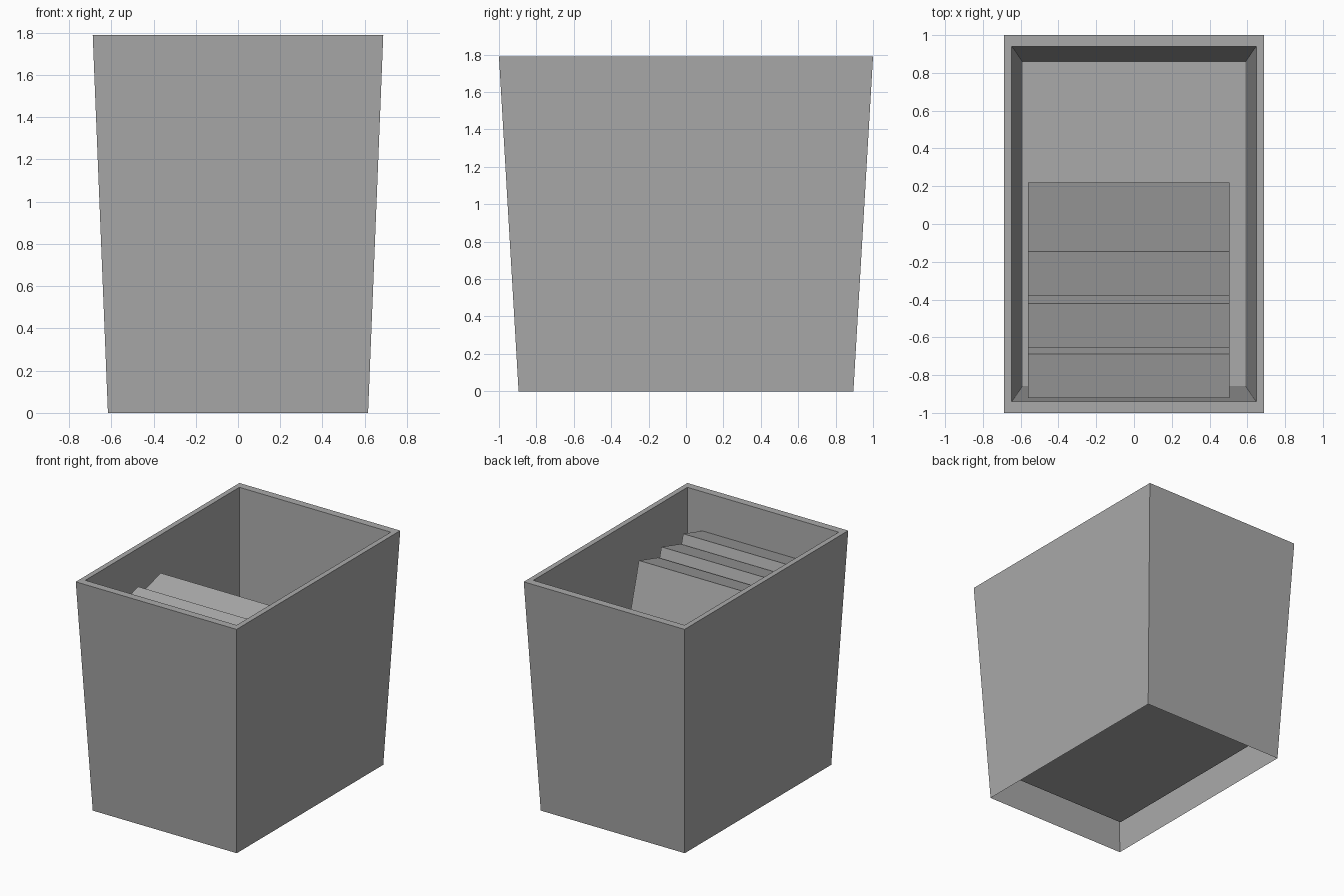
import bpy
import bmesh
from mathutils import Vector

cube = bpy.data.objects.get("Cube")
if cube:
    bpy.data.objects.remove(cube, do_unlink=True)

HEIGHT = 1.79
FLOOR_Z = 0.225

grey = bpy.data.materials.new("plain_grey")
grey.use_nodes = True
colour = (0.4, 0.4, 0.4, 1)
grey.diffuse_color = colour
grey.node_tree.nodes["Principled BSDF"].inputs["Base Color"].default_value = colour


def finish(name, bm):
    mesh = bpy.data.meshes.new(name)
    bm.to_mesh(mesh)
    bm.free()
    mesh.materials.append(grey)
    obj = bpy.data.objects.new(name, mesh)
    bpy.context.collection.objects.link(obj)
    return obj


def ring(bm, z, scale=1.0):
    """Rectangular loop of the flaring bin at a given height."""
    t = z / HEIGHT
    x = (0.616 + 0.072 * t) * scale
    y = (0.895 + 0.105 * t) * scale
    return [bm.verts.new((sx * x, sy * y, z))
            for sx, sy in ((-1, -1), (1, -1), (1, 1), (-1, 1))]


def bridge(bm, a, b):
    for i in range(4):
        j = (i + 1) % 4
        bm.faces.new((a[i], a[j], b[j], b[i]))


# Bin as one folded sheet: outside, flat rim, inside, floor; open underneath
bm = bmesh.new()
loops = [ring(bm, 0), ring(bm, HEIGHT),
         ring(bm, HEIGHT, 0.941), ring(bm, FLOOR_Z, 0.943)]
for lower, upper in zip(loops, loops[1:]):
    bridge(bm, lower, upper)
bm.faces.new(loops[-1])
finish("bin", bm)

# Three leaning square-cornered slabs, each resting on its lower front edge
across = Vector((0, -0.234, -0.067))
down = Vector((0, 0.365, -1.272))
for n, ridge_y in enumerate((-0.146, -0.421, -0.687)):
    ridge = Vector((0, ridge_y, 1.566))
    profile = [ridge, ridge + across, ridge + across + down, ridge + down]
    bm = bmesh.new()
    right, left = ([bm.verts.new(p + Vector((x, 0, 0))) for p in profile]
                   for x in (-0.56, 0.505))
    bm.faces.new(right)
    bm.faces.new(reversed(left))
    bridge(bm, right, left)
    bmesh.ops.recalc_face_normals(bm, faces=bm.faces)
    finish(f"leaning_slab_{n + 1}", bm)
